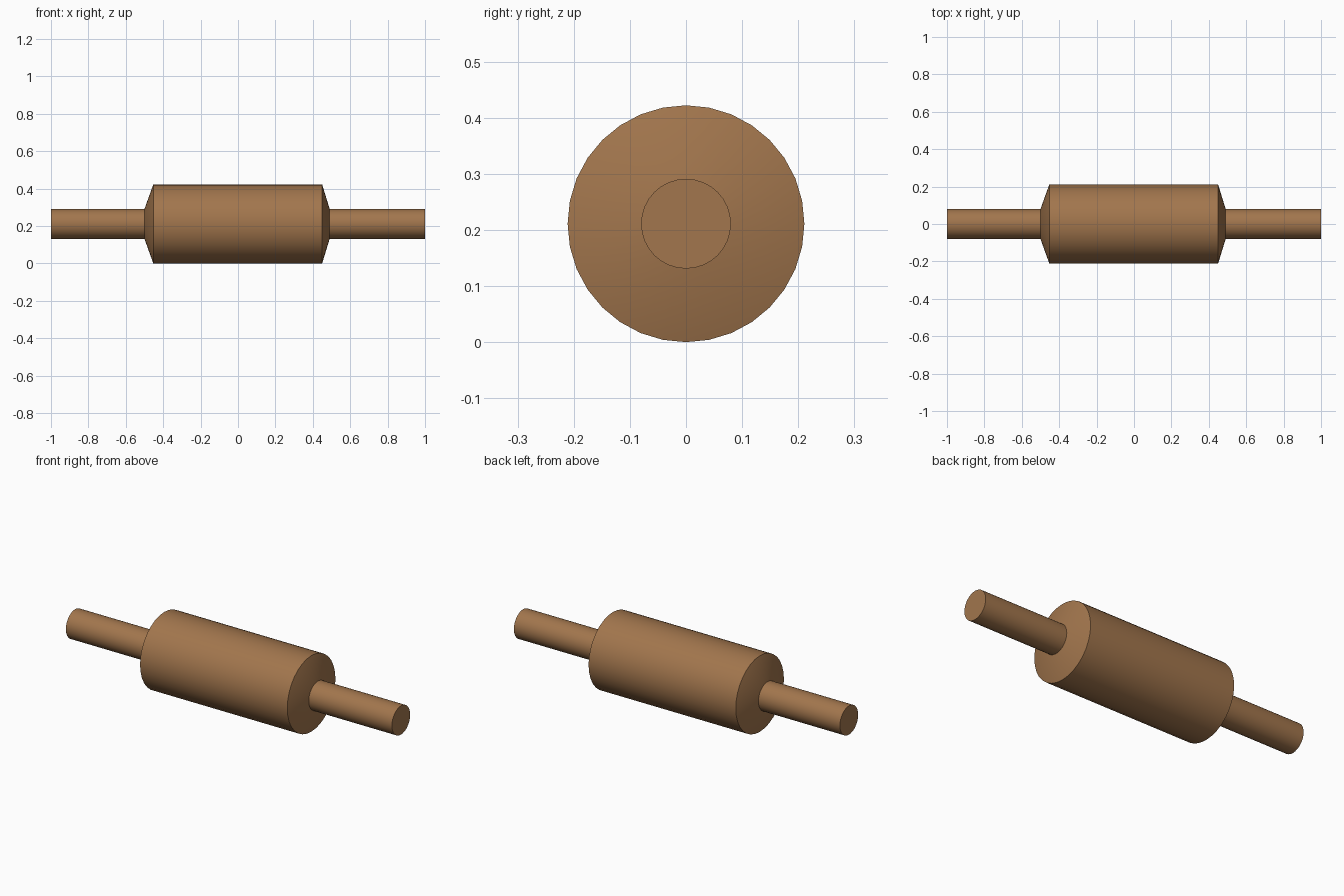
import bpy, math

if "Cube" in bpy.data.objects:
    bpy.data.objects.remove(bpy.data.objects["Cube"])

R_BODY, R_HANDLE, SIDES = 0.211, 0.08, 32

wood = bpy.data.materials.new("warm wood")
wood.diffuse_color = (0.36, 0.18, 0.074, 1)
wood.use_nodes = True
wood.node_tree.nodes["Principled BSDF"].inputs["Base Color"].default_value = wood.diffuse_color


def lathe(name, profile):
    """Closed solid turned round the x axis from (x, radius) pairs."""
    verts, faces = [], []
    for x, r in profile:
        for i in range(SIDES):
            a = 2 * math.pi * i / SIDES
            verts.append((x, r * math.sin(a), R_BODY + r * math.cos(a)))
    for k in range(len(profile) - 1):
        for i in range(SIDES):
            j = (i + 1) % SIDES
            a, b = k * SIDES, (k + 1) * SIDES
            faces.append((a + i, a + j, b + j, b + i))
    last = (len(profile) - 1) * SIDES
    faces.append(tuple(reversed(range(SIDES))))
    faces.append(tuple(range(last, last + SIDES)))
    mesh = bpy.data.meshes.new(name)
    mesh.from_pydata(verts, [], faces)
    mesh.flip_normals()
    mesh.materials.append(wood)
    obj = bpy.data.objects.new(name, mesh)
    bpy.context.collection.objects.link(obj)
    # consistent outward normals, smooth sides with sharp rims
    import bmesh
    bm = bmesh.new()
    bm.from_mesh(mesh)
    bmesh.ops.recalc_face_normals(bm, faces=bm.faces)
    bm.to_mesh(mesh)
    bm.free()
    bpy.ops.object.select_all(action='DESELECT')
    obj.select_set(True)
    bpy.context.view_layer.objects.active = obj
    bpy.ops.object.shade_smooth_by_angle(angle=math.radians(30))
    return obj


# Roller barrel with a short cone at each end
lathe("roller", [(-0.50, R_HANDLE), (-0.453, R_BODY), (0.45, R_BODY), (0.49, R_HANDLE)])

# Handles, butted against the cones
lathe("left_handle", [(-1.0, R_HANDLE), (-0.49, R_HANDLE)])
lathe("right_handle", [(0.48, R_HANDLE), (1.0, R_HANDLE)])
